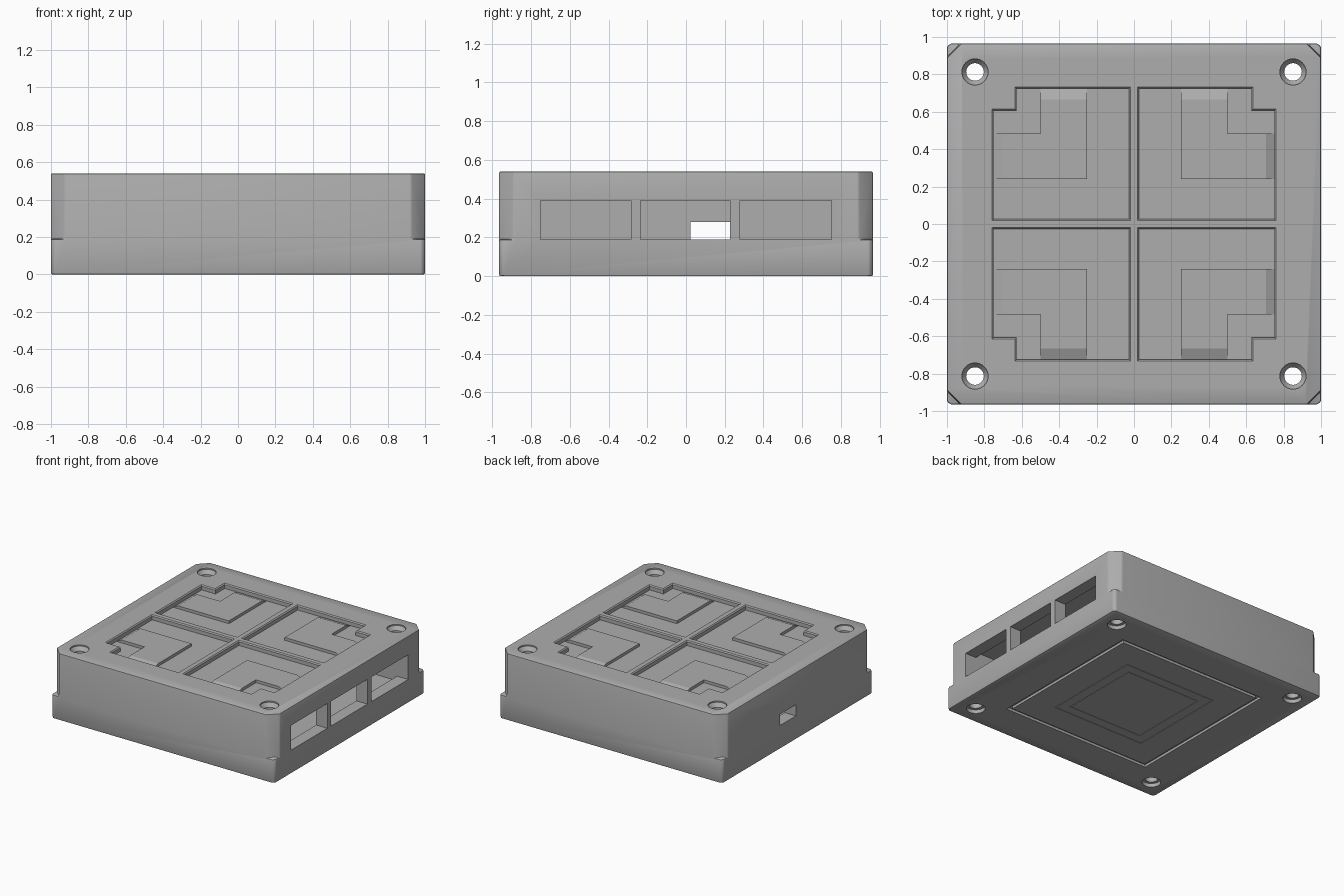
import bpy, bmesh, math

if "Cube" in bpy.data.objects:
    bpy.data.objects.remove(bpy.data.objects["Cube"])

grey = bpy.data.materials.new("plain_grey")
grey.diffuse_color = (0.42, 0.42, 0.42, 1)
grey.use_nodes = True
grey.node_tree.nodes["Principled BSDF"].inputs["Base Color"].default_value = grey.diffuse_color
TOP, FLOOR, RAISED = 0.54, 0.502, 0.525


def loft(name, rings):
    """Solid from a stack of rings, each a list of xyz points."""
    bm = bmesh.new()
    rows = [[bm.verts.new(p) for p in r] for r in rings]
    n = len(rows[0])
    for a, b in zip(rows, rows[1:]):
        for i in range(n):
            j = (i + 1) % n
            bm.faces.new((a[i], a[j], b[j], b[i]))
    bm.faces.new(rows[0][::-1])
    bm.faces.new(rows[-1])
    bmesh.ops.recalc_face_normals(bm, faces=bm.faces)
    me = bpy.data.meshes.new(name)
    bm.to_mesh(me)
    bm.free()
    ob = bpy.data.objects.new(name, me)
    bpy.context.collection.objects.link(ob)
    me.materials.append(grey)
    return ob


def prism(name, pts, levels):
    return loft(name, [[(x, y, z) for x, y in pts] for z in levels])


def box(name, x0, x1, y0, y1, z0, z1):
    return prism(name, [(x0, y0), (x1, y0), (x1, y1), (x0, y1)], (z0, z1))


def apply_mod(ob, mod):
    bpy.context.view_layer.objects.active = ob
    bpy.ops.object.modifier_apply(modifier=mod.name)


def cut(ob, cutter):
    m = ob.modifiers.new("cut", 'BOOLEAN')
    m.operation, m.solver, m.object = 'DIFFERENCE', 'EXACT', cutter
    apply_mod(ob, m)
    bpy.data.objects.remove(cutter)


# case body with lightly chamfered corners
X, Y, c = 1.0, 0.965, 0.018
body = prism("case_body", [(X - c, -Y), (X, -Y + c), (X, Y - c), (X - c, Y),
                           (-X + c, Y), (-X, Y - c), (-X, -Y + c), (-X + c, -Y)], (0, TOP))
signs = [(sx, sy) for sx in (1, -1) for sy in (1, -1)]

# larger corner cuts above the base, leaving small ledges
for sx, sy in signs:
    tri = [(0.925 - 0.1, Y + 0.1), (1.1, 0.89 - 0.1), (1.2, Y + 0.2)]
    cut(body, prism("corner_cutter", [(sx * x, sy * y) for x, y in tri], (0.19, 0.7)))

# softened outer edges
bev = body.modifiers.new("soft_edges", 'BEVEL')
bev.width, bev.segments, bev.limit_method, bev.angle_limit = 0.008, 2, 'ANGLE', math.radians(30)
apply_mod(body, bev)

# hollow inside, side windows and the small port
cut(body, box("cavity_cutter", -0.9, 0.9, -0.755, 0.755, 0.15, 0.44))
for y0, y1 in ((-0.75, -0.285), (-0.235, 0.228), (0.28, 0.75)):
    cut(body, box("window_cutter", 0.85, 1.1, y0, y1, 0.19, 0.39))
cut(body, box("port_cutter", -1.1, -0.85, 0.022, 0.228, 0.19, 0.28))

# screw holes, countersunk at both ends
for sx, sy in signs:
    rings = [[(sx * 0.85 + r * math.cos(i * math.pi / 16), sy * 0.813 + r * math.sin(i * math.pi / 16), z)
              for i in range(32)]
             for r, z in ((0.07, -0.05), (0.07, 0.03), (0.047, 0.03), (0.047, 0.5),
                          (0.07, TOP - 0.01), (0.07, 0.6))]
    cut(body, loft("screw_cutter", rings))


# stepped pockets on the top with raised L-shaped pads
def pocket(sx, sy, e):
    pts = [(0.027 - e, 0.027 - e), (0.75 + e, 0.027 - e), (0.75 + e, 0.607 + e),
           (0.627 + e, 0.607 + e), (0.627 + e, 0.725 + e), (0.027 - e, 0.725 + e)]
    return [(sx * x, sy * y) for x, y in pts]


for sx, sy in signs:
    levels = ((FLOOR, 0), (TOP - 0.008, 0), (TOP, 0.008), (TOP + 0.02, 0.008))
    cut(body, loft("pocket_cutter", [[(x, y, z) for x, y in pocket(sx, sy, e)] for z, e in levels]))

for sx, sy in signs:
    low = FLOOR - 0.01

    def profile(start, end, ramp):
        return [(start, low), (end, low), (end, FLOOR), (end - ramp, RAISED), (start, RAISED)]
    loft("pad_side_arm", [[(sx * u, sy * y, z) for u, z in profile(0.25, 0.75, 0.045)]
                          for y in (0.24, 0.484)])
    loft("pad_end_arm", [[(sx * x, sy * u, z) for u, z in profile(0.484, 0.725, 0.06)]
                         for x in (0.25, 0.5)])

# square grooves under the base: one deep, two faint
for half, width, depth in ((0.67, 0.03, 0.02), (0.42, 0.012, 0.003), (0.34, 0.012, 0.003)):
    h, w = half, width
    for s in (1, -1):
        cut(body, box("groove_cutter", -h, h, min(s * h, s * (h - w)), max(s * h, s * (h - w)), -0.1, depth))
        cut(body, box("groove_cutter", min(s * h, s * (h - w)), max(s * h, s * (h - w)), -h, h, -0.1, depth))

bpy.ops.object.select_all(action='DESELECT')
body.select_set(True)
bpy.context.view_layer.objects.active = body
bpy.ops.object.shade_smooth_by_angle(angle=math.radians(30))
